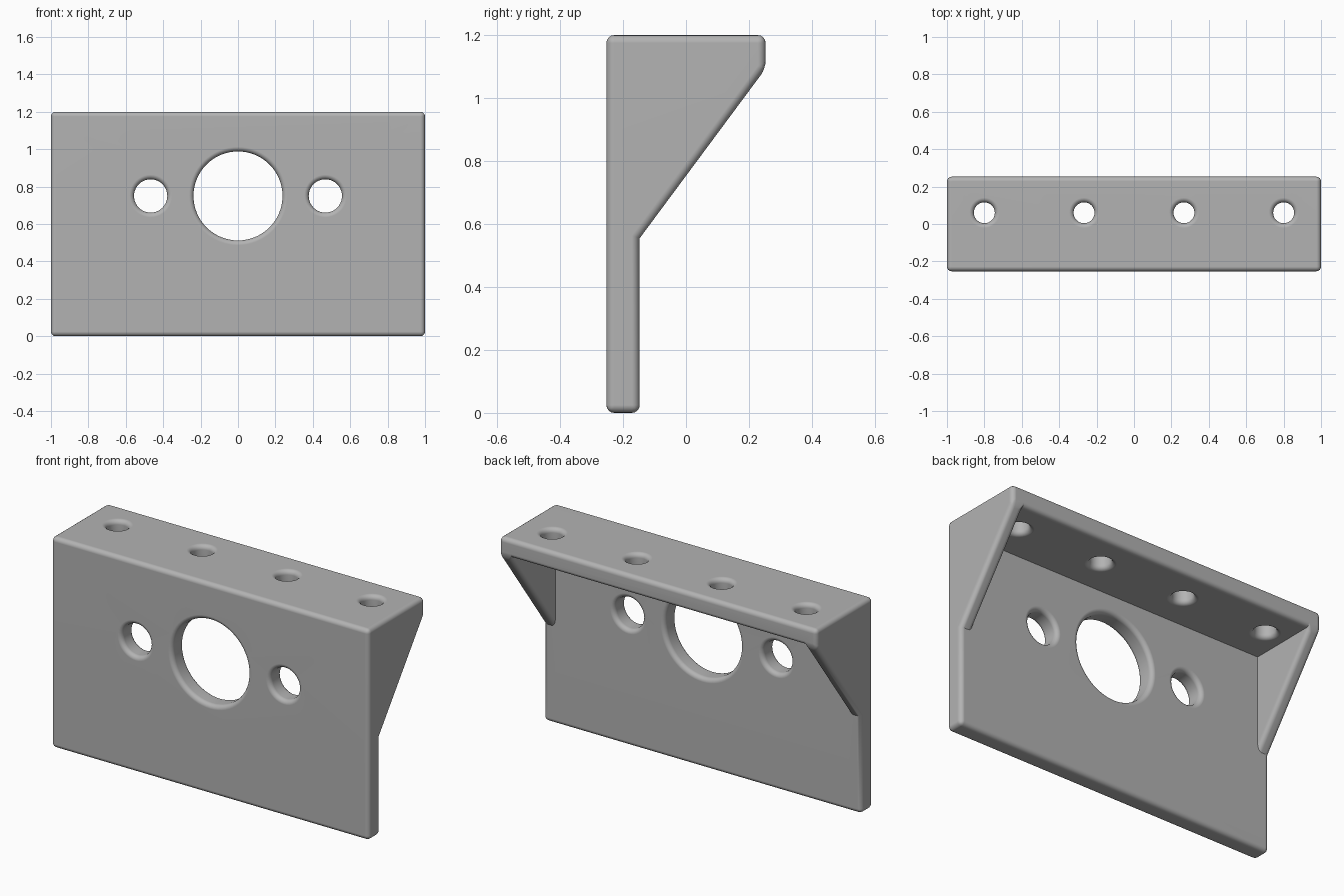
import bpy, bmesh, math
from mathutils import Matrix

default = bpy.data.objects.get("Cube")
if default:
    bpy.data.objects.remove(default, do_unlink=True)

# Main dimensions
HALF_W, HALF_D, HEIGHT = 1.0, 0.253, 1.2
WALL, GUSSET, ROUND = 0.106, 0.075, 0.025
BACK = -HALF_D + WALL          # rear face of the upright plate
UNDER = HEIGHT - WALL          # underside of the top shelf
SLOPE_Z = 0.555                # where the gussets meet the plate

grey = bpy.data.materials.new("plain_grey")
grey.use_nodes = True
grey.diffuse_color = (0.45, 0.45, 0.45, 1)
grey.node_tree.nodes["Principled BSDF"].inputs["Base Color"].default_value = (0.45, 0.45, 0.45, 1)


def make_object(name, bm):
    bmesh.ops.recalc_face_normals(bm, faces=bm.faces)
    mesh = bpy.data.meshes.new(name)
    bm.to_mesh(mesh)
    bm.free()
    obj = bpy.data.objects.new(name, mesh)
    bpy.context.collection.objects.link(obj)
    mesh.materials.append(grey)
    return obj


def extrude_profile(name, points, half_width):
    """Solid with a (y, z) outline, centred across x."""
    bm = bmesh.new()
    face = bm.faces.new([bm.verts.new((-half_width, y, z)) for y, z in points])
    new = bmesh.ops.extrude_face_region(bm, geom=[face])["geom"]
    verts = [v for v in new if isinstance(v, bmesh.types.BMVert)]
    bmesh.ops.translate(bm, vec=(2 * half_width, 0, 0), verts=verts)
    return make_object(name, bm)


def hole_cutter(name, radius, location, along_y, segments):
    bm = bmesh.new()
    turn = Matrix.Rotation(math.pi / 2 if along_y else 0, 4, "X")
    bmesh.ops.create_cone(bm, cap_ends=True, segments=segments, radius1=radius, radius2=radius,
                          depth=0.16, matrix=Matrix.Translation(location) @ turn)
    return make_object(name, bm)


# Whole side silhouette as one solid
bracket = extrude_profile("bracket", [
    (-HALF_D, 0), (BACK, 0), (BACK, SLOPE_Z),
    (HALF_D, UNDER), (HALF_D, HEIGHT), (-HALF_D, HEIGHT)], HALF_W)

# Hollow between the gussets, then the holes
cutters = [extrude_profile("hollow", [
    (BACK, 0.3), (0.5, 0.3), (0.5, UNDER), (BACK, UNDER)], HALF_W - GUSSET)]
plate_y = -HALF_D + WALL / 2
cutters.append(hole_cutter("centre_hole", 0.238, (0, plate_y, 0.75), True, 64))
for side in (-1, 1):
    cutters.append(hole_cutter("side_hole", 0.089, (side * 0.467, plate_y, 0.75), True, 40))
    for x in (0.267, 0.8):
        cutters.append(hole_cutter("shelf_hole", 0.056, (side * x, 0.06, HEIGHT - WALL / 2), False, 32))

bpy.ops.object.select_all(action="DESELECT")
bpy.context.view_layer.objects.active = bracket
bracket.select_set(True)
for cutter in cutters:
    cut = bracket.modifiers.new("cut", "BOOLEAN")
    cut.operation, cut.solver, cut.object = "DIFFERENCE", "EXACT", cutter
    bpy.ops.object.modifier_apply(modifier=cut.name)
    bpy.data.objects.remove(cutter, do_unlink=True)

# Round every outward edge, leaving inner corners crisp
bm = bmesh.new()
bm.from_mesh(bracket.data)
bmesh.ops.remove_doubles(bm, verts=bm.verts, dist=0.0005)
bm.normal_update()
outward = [e for e in bm.edges if e.is_manifold and e.calc_face_angle_signed() > math.radians(25)]
bmesh.ops.bevel(bm, geom=outward, offset=ROUND, offset_type="OFFSET", segments=4,
                profile=0.5, affect="EDGES", clamp_overlap=False)
bm.to_mesh(bracket.data)
bm.free()

bpy.ops.object.shade_smooth_by_angle(angle=math.radians(35))
weighted = bracket.modifiers.new("flat_faces", "WEIGHTED_NORMAL")
weighted.keep_sharp = True
